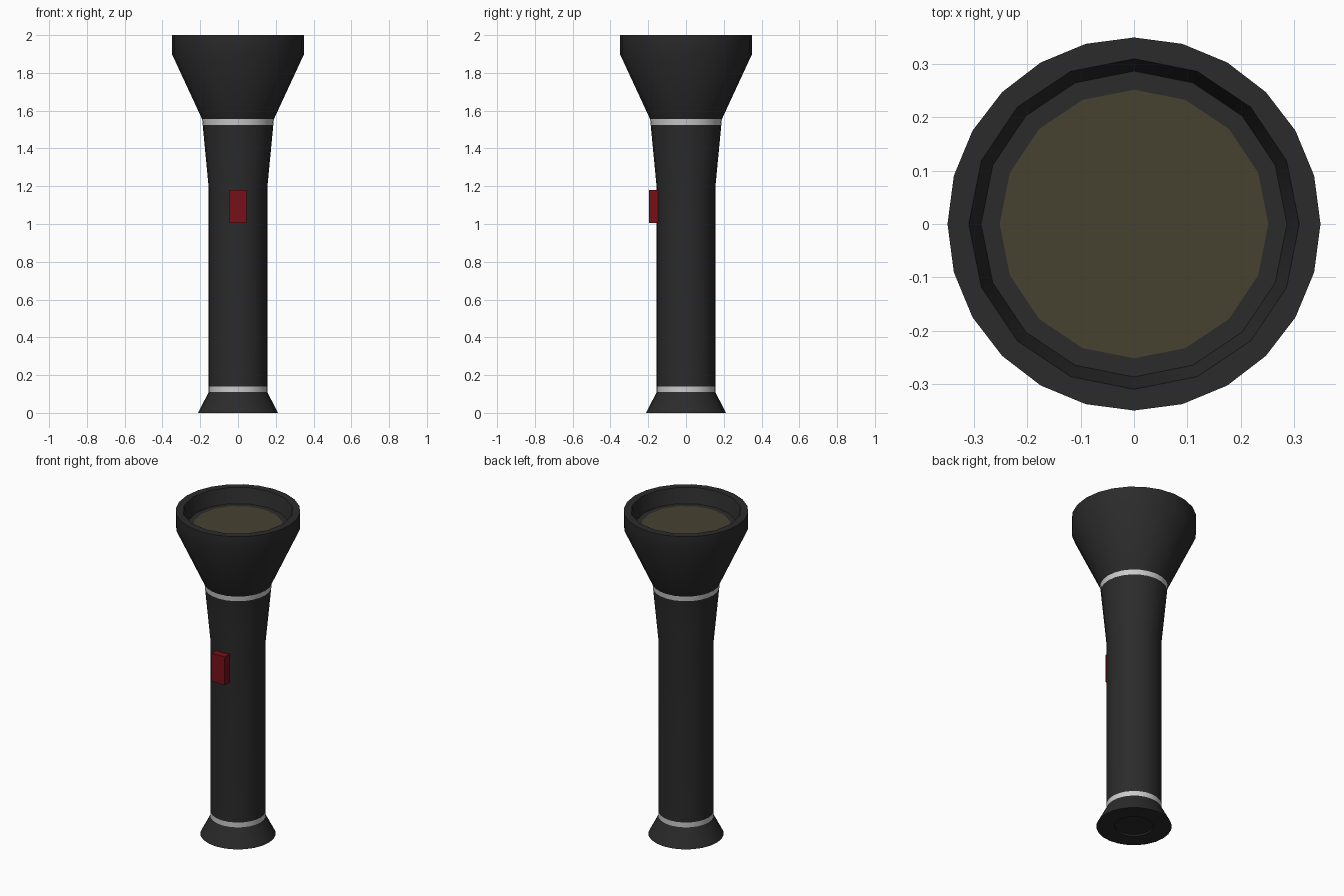
import bpy, bmesh
from math import sin, cos, pi, radians

if "Cube" in bpy.data.objects:
    bpy.data.objects.remove(bpy.data.objects["Cube"])


def material(name, rgb):
    m = bpy.data.materials.new(name)
    m.diffuse_color = (*rgb, 1)
    m.use_nodes = True
    m.node_tree.nodes["Principled BSDF"].inputs["Base Color"].default_value = m.diffuse_color
    return m


BLACK = material("black_plastic", (0.024, 0.024, 0.024))
RED = material("red_plastic", (0.19, 0.005, 0.009))
LENS = material("lens_tint", (0.062, 0.055, 0.031))
METAL = material("light_metal", (0.65, 0.65, 0.65))


def finish(bm, name, mat):
    mesh = bpy.data.meshes.new(name)
    bm.to_mesh(mesh)
    bm.free()
    mesh.materials.append(mat)
    mesh.shade_smooth()
    mesh.set_sharp_from_angle(angle=radians(30))
    ob = bpy.data.objects.new(name, mesh)
    bpy.context.collection.objects.link(ob)
    return ob


def ring(bm, r, z, n):
    return [bm.verts.new((r * cos(2 * pi * j / n), r * sin(2 * pi * j / n), z)) for j in range(n)]


def lathe(name, profile, mat, n=24, cap_start=False, cap_end=False):
    """Spin (radius, z) points; faces point outward when the profile runs upward."""
    bm = bmesh.new()
    rings = [ring(bm, r, z, n) for r, z in profile]
    for a, b in zip(rings, rings[1:]):
        for j in range(n):
            k = (j + 1) % n
            bm.faces.new((a[j], a[k], b[k], b[j]))
    if cap_start:
        bm.faces.new(rings[0][::-1])
    if cap_end:
        bm.faces.new(rings[-1])
    return finish(bm, name, mat)


# Tail cap with a shallow recess underneath
lathe("tail_cap", [(0.11, 0.01), (0.11, 0), (0.212, 0), (0.155, 0.11)], BLACK, cap_start=True)
lathe("tail_band", [(0.155, 0.11), (0.155, 0.14)], METAL)

# Handle flaring toward the head
lathe("handle", [(0.155, 0.14), (0.155, 1.19), (0.187, 1.525)], BLACK)
lathe("neck_band", [(0.187, 1.525), (0.19, 1.555)], METAL)

# Flared head
lathe("head", [(0.19, 1.555), (0.35, 1.9), (0.35, 2.0)], BLACK)

# Flat rim between the outer edge and the coarser inner edge
bm = bmesh.new()
for r, n in ((0.35, 24), (0.31, 16)):
    vs = ring(bm, r, 2.0, n)
    for j in range(n):
        bm.edges.new((vs[j], vs[(j + 1) % n]))
bmesh.ops.bridge_loops(bm, edges=bm.edges[:])
bm.normal_update()
for f in bm.faces:
    if f.normal.z < 0:
        f.normal_flip()
finish(bm, "head_rim", BLACK)

# Sunken inner wall, seat and lens
lathe("lens_seat", [(0.31, 2.0), (0.287, 1.91), (0.25, 1.91)], BLACK, n=16)
lathe("lens", [(0.252, 1.911)], LENS, n=16, cap_end=True)

# Switch on the front
bm = bmesh.new()
bmesh.ops.create_cube(bm, size=1)
for v in bm.verts:
    v.co = (v.co.x * 0.09, -0.168 + v.co.y * 0.054, 1.0925 + v.co.z * 0.175)
finish(bm, "switch", RED)
